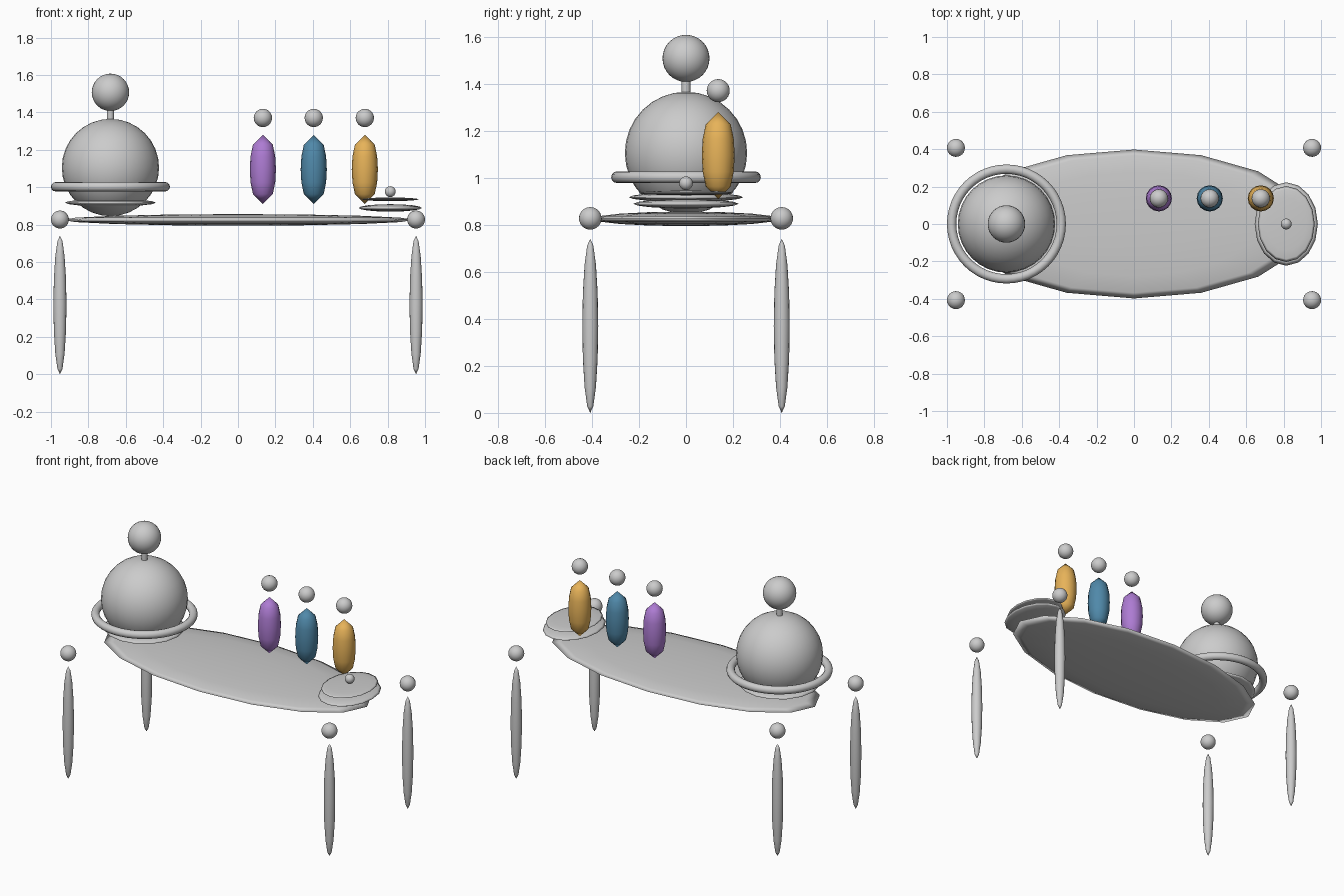
import bpy, bmesh
from math import radians

if "Cube" in bpy.data.objects:
    bpy.data.objects.remove(bpy.data.objects["Cube"])

def ball(name, loc, scale, segs=32, rings=16, mat=None):
    """Smooth sphere scaled into a ball, flat disc or spindle."""
    bpy.ops.mesh.primitive_uv_sphere_add(segments=segs, ring_count=rings, radius=1, location=loc)
    o = bpy.context.object
    o.name = name
    o.scale = scale if isinstance(scale, tuple) else (scale,) * 3
    bpy.ops.object.transform_apply(location=False, rotation=False, scale=True)
    bpy.ops.object.shade_smooth()
    if mat:
        o.data.materials.append(mat)
    return o

def lathe(name, loc, profile, segs, mat):
    """Spin an (r, z) profile around z."""
    bm = bmesh.new()
    vs = [bm.verts.new((r, 0, z)) for r, z in profile]
    es = [bm.edges.new(p) for p in zip(vs, vs[1:])]
    bmesh.ops.spin(bm, geom=vs + es, cent=(0, 0, 0), axis=(0, 0, 1),
                   angle=radians(360), steps=segs)
    bmesh.ops.remove_doubles(bm, verts=bm.verts, dist=1e-4)
    bmesh.ops.recalc_face_normals(bm, faces=bm.faces)
    me = bpy.data.meshes.new(name)
    bm.to_mesh(me)
    bm.free()
    o = bpy.data.objects.new(name, me)
    bpy.context.collection.objects.link(o)
    o.location = loc
    me.materials.append(mat)
    bpy.context.view_layer.objects.active = o
    bpy.ops.object.select_all(action='DESELECT')
    o.select_set(True)
    bpy.ops.object.shade_smooth_by_angle(angle=radians(35))
    return o

def material(name, col):
    m = bpy.data.materials.new(name)
    m.diffuse_color = (*col, 1)
    m.use_nodes = True
    m.node_tree.nodes["Principled BSDF"].inputs["Base Color"].default_value = m.diffuse_color
    return m

# Table top: flattened low-poly ellipsoid
ball("table_top", (0, 0, 0.825), (0.94, 0.398, 0.031), 16, 8)

# Four spindle legs with corner balls
for sx, side in ((-1, "left"), (1, "right")):
    for sy, end in ((-1, "front"), (1, "back")):
        x, y = 0.952 * sx, 0.407 * sy
        ball(f"{end}_{side}_leg", (x, y, 0.37), (0.035, 0.034, 0.37), 16, 8)
        ball(f"{end}_{side}_corner_ball", (x, y, 0.827), 0.048, 24, 12)

# Large round vessel with ring, foot disc, stem and knob
vx = -0.682
ball("vessel_body", (vx, 0, 1.105), 0.26)
ball("vessel_foot_disc", (vx, 0, 0.917), (0.243, 0.243, 0.02), 16, 8)
bpy.ops.mesh.primitive_torus_add(location=(vx, 0, 1.002), major_radius=0.293, minor_radius=0.025,
                                 major_segments=48, minor_segments=12)
bpy.context.object.name = "vessel_ring"
bpy.ops.object.shade_smooth()
bpy.ops.mesh.primitive_cylinder_add(vertices=16, radius=0.019, depth=0.09, location=(vx, 0, 1.385))
bpy.context.object.name = "vessel_stem"
bpy.ops.object.shade_smooth_by_angle()
ball("vessel_knob", (vx, 0, 1.507), 0.1)

# Three coloured bottles with floating ball stoppers
half = [(0, 0.185), (0.053, 0.132), (0.066, 0.07), (0.07, 0)]
profile = half + [(r, -z) for r, z in reversed(half[:-1])]
for name, x, col in (("purple", 0.133, (0.42, 0.2, 0.65)),
                     ("blue", 0.405, (0.08, 0.25, 0.4)),
                     ("amber", 0.678, (0.8, 0.45, 0.1))):
    lathe(f"{name}_bottle", (x, 0.137, 1.095), profile, 16, material(name, col))
    ball(f"{name}_bottle_stopper", (x, 0.137, 1.37), 0.049, 24, 12)

# Oval dish with lid and small knob
ball("dish", (0.814, 0, 0.889), (0.169, 0.223, 0.02), 16, 8)
ball("dish_lid", (0.814, 0, 0.935), (0.152, 0.203, 0.01), 16, 8)
ball("dish_lid_knob", (0.814, 0, 0.976), 0.029, 24, 12)
